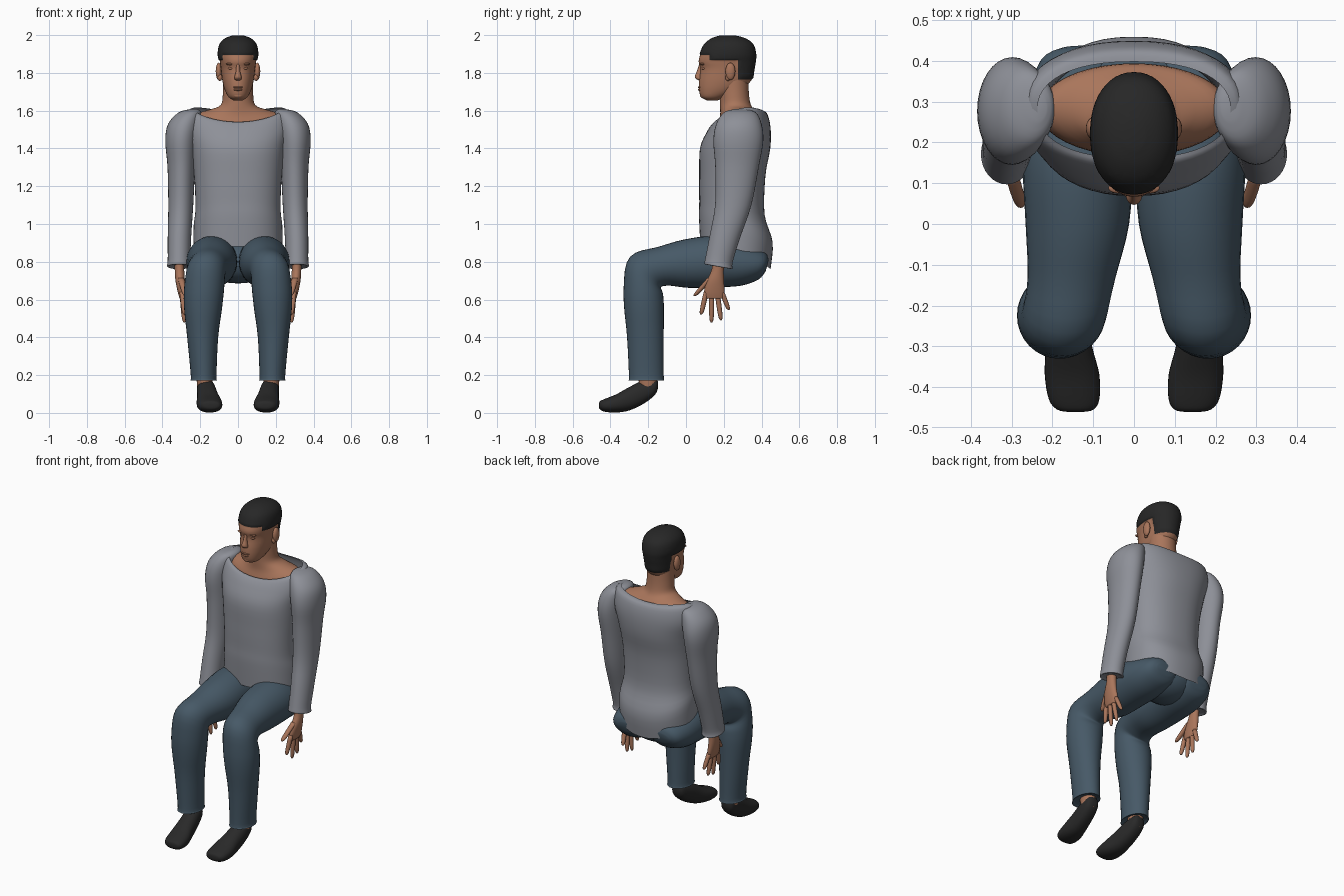
import bpy, bmesh, math
from mathutils import Vector

cube = bpy.data.objects.get("Cube")
if cube:
    bpy.data.objects.remove(cube, do_unlink=True)


def material(name, r, g, b):
    m = bpy.data.materials.new(name)
    m.use_nodes = True
    m.diffuse_color = (r, g, b, 1)
    bsdf = next(n for n in m.node_tree.nodes if n.type == 'BSDF_PRINCIPLED')
    bsdf.inputs["Base Color"].default_value = (r, g, b, 1)
    bsdf.inputs["Roughness"].default_value = 0.8
    return m


SKIN = material("brown skin", 0.40, 0.18, 0.105)
SWEATER = material("grey knit", 0.27, 0.28, 0.315)
DENIM = material("blue denim", 0.062, 0.10, 0.135)
SHOE = material("black leather", 0.022, 0.022, 0.022)
HAIR = material("black hair", 0.02, 0.02, 0.02)


def finish(bm, name, mat, mirror):
    bmesh.ops.recalc_face_normals(bm, faces=bm.faces[:])
    mesh = bpy.data.meshes.new(name)
    bm.to_mesh(mesh)
    bm.free()
    mesh.materials.append(mat)
    mesh.shade_smooth()
    obj = bpy.data.objects.new(name, mesh)
    bpy.context.collection.objects.link(obj)
    if mirror:
        obj.modifiers.new("mirror", 'MIRROR').use_mirror_merge = False
    return obj


def spline(rows, steps):
    """Smooth interpolation through all section rows."""
    out = []
    last = len(rows) - 1
    for i in range(last):
        a, b, c, d = (rows[max(0, min(last, i + k))] for k in (-1, 0, 1, 2))
        for s in range(steps):
            t = s / steps
            out.append([q + t / 2 * (r - p + t * (2 * p - 5 * q + 4 * r - u
                        + t * (3 * (q - r) + u - p)))
                        for p, q, r, u in zip(a, b, c, d)])
    out.append(list(rows[last]))
    return out


def loft(name, mat, rows, mirror=False, caps=True, n=32, steps=4, power=2.0):
    """Rows: centre x, y, z, half width, half depth, tilt in degrees, side lift."""
    rows = [tuple(r) + (0,) * (7 - len(r)) for r in rows]
    bm = bmesh.new()
    rings = []
    for x, y, z, rx, ry, tilt, lift in spline(rows, steps):
        t = math.radians(tilt)
        ring = []
        for k in range(n):
            a = math.tau * k / n
            u = math.copysign(abs(math.cos(a)) ** (2 / power), math.cos(a))
            v = math.copysign(abs(math.sin(a)) ** (2 / power), math.sin(a))
            ring.append(bm.verts.new((x + rx * u, y + ry * v * math.cos(t),
                                      z + ry * v * math.sin(t) + lift * u * u)))
        rings.append(ring)
    for low, high in zip(rings, rings[1:]):
        for k in range(n):
            j = (k + 1) % n
            bm.faces.new((low[k], low[j], high[j], high[k]))
    if caps:
        for ring in (rings[0], rings[-1]):
            mid = bm.verts.new(sum((v.co for v in ring), Vector()) / n)
            for k in range(n):
                bm.faces.new((ring[k], ring[(k + 1) % n], mid))
    return finish(bm, name, mat, mirror)


def ball(name, mat, loc, size, mirror=False):
    bm = bmesh.new()
    bmesh.ops.create_uvsphere(bm, u_segments=20, v_segments=12, radius=1)
    bmesh.ops.scale(bm, vec=size, verts=bm.verts[:])
    bmesh.ops.translate(bm, vec=loc, verts=bm.verts[:])
    return finish(bm, name, mat, mirror)


# Sweater body with slanted hem and wide neckline
loft("sweater_body", SWEATER, [
    (0, .262, .82, .235, .195, -18, .04),
    (0, .264, .965, .235, .205, -18, .02),
    (0, .243, 1.085, .225, .176, -11),
    (0, .245, 1.25, .232, .175),
    (0, .26, 1.4, .25, .186),
    (0, .28, 1.5, .275, .168, 3, .01),
    (0, .286, 1.56, .265, .145, 10, .035),
    (0, .28, 1.57, .237, .122, 14, .04)], caps=False, n=48, power=2.3)

# Sleeves
loft("sleeve", SWEATER, [
    (.235, .285, 1.608, .02, .03),
    (.255, .285, 1.59, .06, .085),
    (.285, .28, 1.53, .085, .12),
    (.3, .277, 1.44, .085, .132),
    (.3, .27, 1.3, .073, .115),
    (.303, .25, 1.1, .066, .096),
    (.31, .205, .93, .062, .08, -6),
    (.312, .175, .81, .06, .073, -10),
    (.312, .172, .775, .063, .075, -10),
    (.312, .172, .78, .045, .055, -10)], mirror=True)

# Trousers: hip, thigh, bent knee, shin
loft("trouser_leg", DENIM, [
    (.12, .43, .78, .06, .03, 75),
    (.125, .4, .78, .105, .075, 78),
    (.132, .3, .785, .13, .112, 85),
    (.138, .15, .8, .135, .136, 88),
    (.139, 0, .79, .127, .128, 95),
    (.153, -.13, .775, .108, .105, 105),
    (.17, -.215, .745, .104, .115, 135),
    (.18, -.225, .65, .106, .108, 165),
    (.185, -.222, .55, .1, .105, 180),
    (.187, -.215, .4, .082, .097, 180),
    (.182, -.21, .2, .068, .092, 180),
    (.182, -.21, .172, .071, .094, 180),
    (.182, -.21, .18, .055, .075, 180)], mirror=True)
ball("trouser_seat", DENIM, (0, .28, .8), (.19, .15, .115))

# Ankles and shoes
loft("ankle", SKIN, [
    (.178, -.2, .22, .042, .05), (.176, -.2, .16, .042, .05),
    (.172, -.2, .11, .04, .045)], mirror=True, n=20)
loft("shoe", SHOE, [
    (.17, -.148, .148, .02, .018, 90),
    (.172, -.165, .138, .04, .043, 90),
    (.168, -.22, .113, .05, .062, 90),
    (.16, -.3, .075, .057, .062, 90),
    (.152, -.37, .05, .067, .048, 90),
    (.147, -.43, .04, .062, .034, 90),
    (.144, -.455, .04, .045, .022, 90),
    (.143, -.461, .04, .02, .01, 90)], mirror=True, power=2.3)

# Hands: palm, four spread fingers, thumb
loft("palm", SKIN, [
    (.312, .172, .82, .027, .034), (.31, .168, .76, .025, .032),
    (.306, .156, .7, .025, .045), (.298, .15, .64, .021, .055),
    (.294, .15, .605, .015, .05)], mirror=True, n=20)
fingers = {"index_finger": (.107, .08, .52), "middle_finger": (.136, .135, .478),
           "ring_finger": (.165, .185, .49), "little_finger": (.19, .226, .545)}


def digit(name, start, end, r):
    a, b = Vector(start), Vector(end)
    spots = ((0, r), (.5, r), (.85, r * .85), (.97, r * .5), (1, r * .15))
    loft(name, SKIN, [(*a.lerp(b, t), w, w) for t, w in spots],
         mirror=True, n=12, steps=2)


for name, (y0, y1, z1) in fingers.items():
    digit(name, (.296, y0, .64), (.284, y1, z1), .0135)
digit("thumb", (.303, .13, .715), (.277, .045, .618), .0165)

# Bare chest, shoulders and neck
loft("neck", SKIN, [
    (0, .28, 1.49, .235, .115, 10),
    (0, .28, 1.54, .225, .115, 12, .035),
    (0, .275, 1.585, .15, .095, 6, .02),
    (0, .262, 1.63, .092, .082),
    (0, .255, 1.69, .08, .078),
    (0, .25, 1.78, .078, .08)], n=40)

# Head from level outlines: height, face, nape, half width
outline = [(1.655, .11, .17, .025), (1.672, .08, .21, .05),
           (1.71, .069, .29, .07), (1.76, .069, .345, .083),
           (1.82, .077, .358, .09), (1.86, .067, .365, .096),
           (1.9, .077, .367, .103), (1.95, .1, .352, .094),
           (1.98, .14, .31, .064), (1.994, .185, .255, .025)]
head = loft("head", SKIN, [(0, (f + b) / 2, z, w, (b - f) / 2)
                           for z, f, b, w in outline], n=48, power=2.15)

# Hair: cut the hairline, colour the faces, raise the hair a little
FRINGE, TEMPLE, NAPE = 1.895, 1.867, 1.765
SIDE, REAR = .125, .275
head.data.materials.append(HAIR)
bm = bmesh.new()
bm.from_mesh(head.data)
cuts = [((0, 0, z), (0, 0, 1)) for z in (FRINGE, TEMPLE, NAPE)]
cuts += [((0, y, 0), (0, 1, 0)) for y in (SIDE, REAR)]
for co, no in cuts:
    bmesh.ops.bisect_plane(bm, geom=bm.verts[:] + bm.edges[:] + bm.faces[:],
                           plane_co=co, plane_no=no)
for f in bm.faces:
    c = f.calc_center_median()
    f.smooth = True
    f.material_index = int(c.z > FRINGE or (c.z > TEMPLE and c.y > SIDE)
                           or (c.z > NAPE and c.y > REAR))
bm.normal_update()
raised = [(v, v.normal.copy()) for v in bm.verts
          if all(f.material_index for f in v.link_faces)]
for v, normal in raised:
    v.co += normal * .005
bm.to_mesh(head.data)
bm.free()

# Face details and ears
loft("nose", SKIN, [
    (0, .083, 1.85, .009, .012), (0, .074, 1.81, .011, .016),
    (0, .067, 1.782, .018, .02), (0, .07, 1.768, .019, .017),
    (0, .076, 1.76, .01, .008)], n=16)
ball("eyelid", SKIN, (.036, .096, 1.824), (.016, .013, .008), True)
ball("brow", SKIN, (.037, .088, 1.847), (.026, .013, .007), True)
ball("upper_lip", SKIN, (0, .076, 1.724), (.028, .013, .006))
ball("lower_lip", SKIN, (0, .077, 1.711), (.024, .014, .007))
ball("chin", SKIN, (0, .092, 1.682), (.028, .018, .017))
ball("ear", SKIN, (.102, .235, 1.808), (.016, .026, .046), True)
ball("ear_lobe", SKIN, (.096, .222, 1.775), (.012, .014, .018), True)
